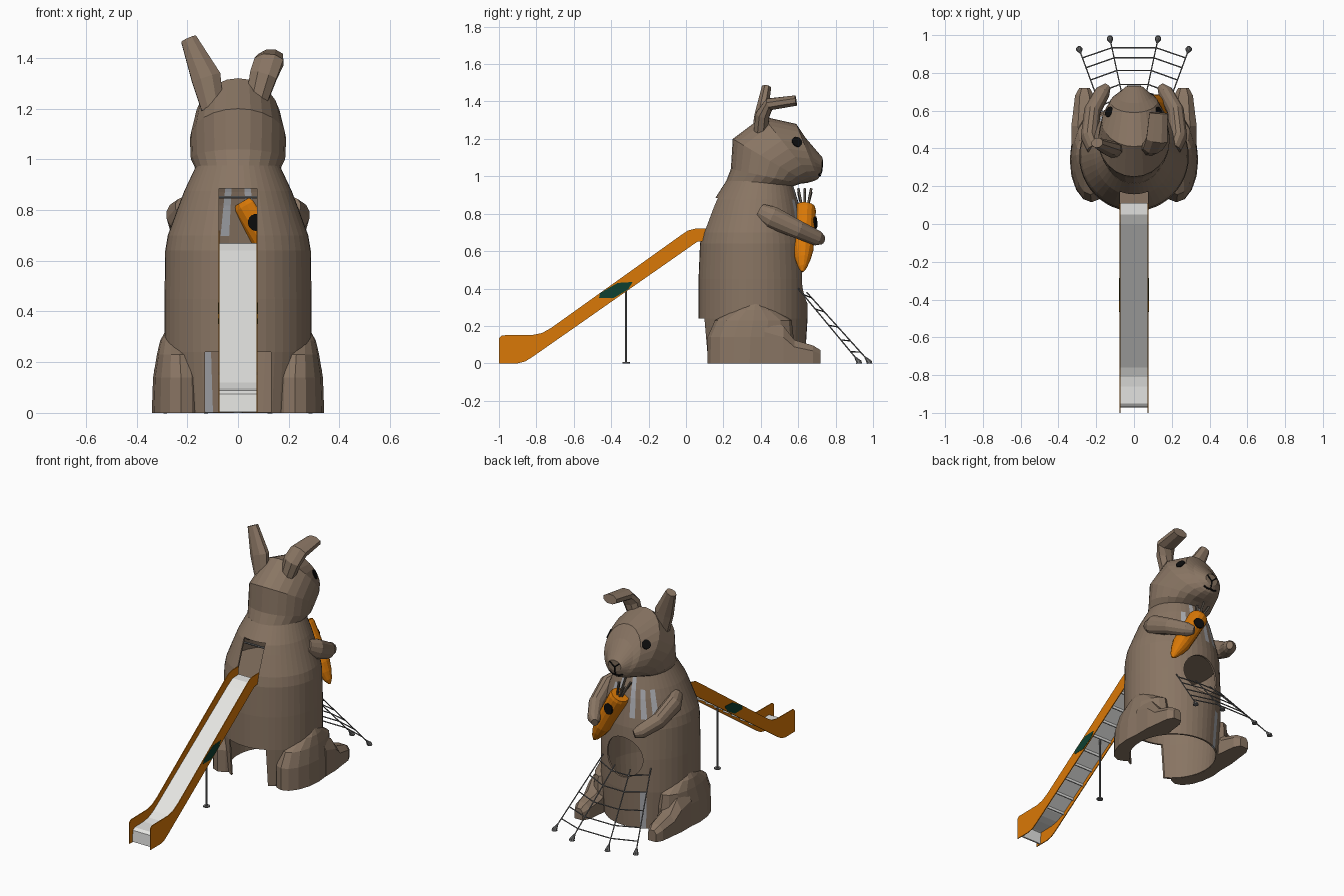
import bpy, bmesh, math
from mathutils import Vector

if "Cube" in bpy.data.objects:
    bpy.data.objects.remove(bpy.data.objects["Cube"])


def material(name, r, g, b):
    m = bpy.data.materials.new(name)
    m.diffuse_color = (r, g, b, 1)
    m.use_nodes = True
    m.node_tree.nodes["Principled BSDF"].inputs["Base Color"].default_value = m.diffuse_color
    return m


BROWN = material("wood brown", .25, .178, .125)
ORANGE = material("orange", .70, .19, .002)
STEEL = material("slide steel", .78, .78, .76)
GLASS = material("pale grey panel", .42, .43, .46)
DARK = material("grey metal", .16, .16, .16)
GREEN = material("dark green", .004, .05, .03)
BLACK = material("black", .004, .004, .004)
STALK = material("stalk brown", .14, .115, .09)


def finish(name, bm, *mats):
    bmesh.ops.recalc_face_normals(bm, faces=bm.faces)
    me = bpy.data.meshes.new(name)
    bm.to_mesh(me)
    bm.free()
    ob = bpy.data.objects.new(name, me)
    bpy.context.collection.objects.link(ob)
    for m in mats:
        me.materials.append(m)
    return ob


def loft(name, rings, mats, caps=True, rule=None):
    """Skin a list of equally long point rings; rule(row, segment) picks the material."""
    bm = bmesh.new()
    vs = [[bm.verts.new(p) for p in r] for r in rings]
    n = len(vs[0])
    for j in range(len(vs) - 1):
        for i in range(n):
            k = (i + 1) % n
            f = bm.faces.new((vs[j][i], vs[j][k], vs[j + 1][k], vs[j + 1][i]))
            if rule:
                f.material_index = rule(j, i)
    if caps:
        bm.faces.new(vs[0])
        bm.faces.new(vs[-1])
    return finish(name, bm, *mats)


def tube(name, pts, radii, mat, n=6):
    """Tube along a path; each radius is (width, thickness)."""
    pts = [Vector(p) for p in pts]
    rings = []
    for i, p in enumerate(pts):
        d = (pts[min(i + 1, len(pts) - 1)] - pts[max(i - 1, 0)]).normalized()
        ref = Vector((1, 0, 0)) if abs(d.x) < .9 else Vector((0, 0, 1))
        u = (ref - d * ref.dot(d)).normalized()
        v = d.cross(u)
        a, b = radii[i]
        rings.append([p + u * a * math.cos(t) + v * b * math.sin(t)
                      for t in [(k + .5) * math.tau / n for k in range(n)]])
    return loft(name, rings, [mat])


def rod(name, a, b, r, mat, n=6):
    return tube(name, [a, b], [(r, r)] * 2, mat, n)


def prism(name, yz, x0, x1, mat):
    """Side profile extruded along x."""
    return loft(name, [[(x, y, z) for y, z in yz] for x in (x0, x1)], [mat])


def box(name, lo, hi, mat):
    yz = [(lo[1], lo[2]), (hi[1], lo[2]), (hi[1], hi[2]), (lo[1], hi[2])]
    return prism(name, yz, lo[0], hi[0], mat)


def tilted(back, front, hw, n):
    """Elliptic ring between a back and a front point of the centre plane."""
    b, f = Vector((0, *back)), Vector((0, *front))
    c, h = (b + f) / 2, (f - b) / 2
    return [c + h * math.cos(t) + Vector((hw * math.sin(t), 0, 0))
            for t in [i * math.tau / n for i in range(n)]]


def carve(ob, cutters):
    for c in cutters:
        c.hide_render = True
        m = ob.modifiers.new("cut", "BOOLEAN")
        m.operation, m.solver, m.object = "DIFFERENCE", "EXACT", c
    bpy.context.view_layer.objects.active = ob
    for m in list(ob.modifiers):
        bpy.ops.object.modifier_apply(modifier=m.name)


# hollow body: z, back y, front y, half width; some planks are pale panels
N = 48
levels = [(0, .085, .635, .27), (.24, .067, .65, .29), (.45, .067, .65, .29), (.64, .075, .64, .287),
          (.70, .088, .63, .277), (.82, .13, .61, .233), (.875, .151, .597, .212), (.975, .215, .565, .165)]


def panel(row, seg):
    return int((row in (4, 5) and seg in (46, 44, 42, 1, 3)) or (row == 6 and seg in (46, 1))
               or (row == 0 and seg == 44))


body = loft("body_shell", [tilted((b, z), (f, z), w, N) for z, b, f, w in levels],
            [BROWN, GLASS], caps=False, rule=panel)
body.modifiers.new("wall", "SOLIDIFY").thickness = .012
cutters = [box("cut_door", (-.075, -.1, .66), (.075, .3, .885), BROWN),
           box("cut_notch", (-.13, -.1, -.1), (.13, .3, .24), BROWN),
           rod("cut_hole", (0, .5, .445), (0, .8, .445), .127, BROWN, 32)]
carve(body, cutters)

# inner floor and door bar
loft("inner_floor", [tilted((.09, z), (.62, z), .272, 32) for z in (.635, .65)], [BROWN])
rod("door_bar", (-.075, .175, .85), (.075, .175, .85), .006, DARK)

# head: rings tilt from the neck round to the nose
head = loft("head", [tilted(b, f, w, 24) for b, f, w in [
    ((.213, .97), (.567, .945), .165), ((.24, 1.04), (.61, .96), .186), ((.25, 1.20), (.65, .965), .19),
    ((.41, 1.32), (.685, .975), .17), ((.59, 1.28), (.705, .985), .125),
    ((.64, 1.205), (.715, 1.0), .095), ((.73, 1.10), (.725, 1.03), .045)]], [BROWN])

# ears: one upright, one folded forward
tube("ear_upright", [(-.10, .385, 1.2), (-.125, .40, 1.32), (-.195, .43, 1.475)],
     [(.048, .038), (.063, .038), (.034, .027)], BROWN, 8)
tube("ear_folded", [(.065, .395, 1.2), (.10, .41, 1.33), (.122, .445, 1.385), (.13, .588, 1.405)],
     [(.042, .04), (.058, .04), (.062, .035), (.052, .03)], BROWN, 8)

# arms, haunches and feet; haunches hug the outside of the hollow body
inside = loft("cut_inside", [tilted((b + .006, z), (f - .006, z), w - .006, N)
                             for z, b, f, w in [(-.05, .08, .64, .268)] + levels[:4]], [BROWN])
for s, side in ((1, "right"), (-1, "left")):
    tube("arm_" + side, [(s * .21, .40, .81), (s * .235, .46, .78), (s * .22, .60, .715), (s * .165, .70, .67),
                         (s * .14, .73, .66)],
         [(.04, .045), (.048, .062), (.045, .05), (.04, .042), (.02, .025)], BROWN, 12)
    rings = [[(s * (cx + rx * math.cos(t)), cy + ry * math.sin(t), z)
              for t in [i * math.tau / 16 for i in range(16)]]
             for z, cx, cy, rx, ry in [(0, .225, .34, .115, .225), (.14, .225, .345, .11, .23),
                                       (.23, .23, .36, .09, .205), (.285, .235, .365, .072, .11),
                                       (.325, .245, .37, .04, .03)]]
    carve(loft("haunch_" + side, rings, [BROWN]), [inside])
    rings = [[(s * (.262 + w * x), y, h * z) for x, z in
              [(-1, 0), (-1, .7), (-.5, 1), (.5, 1), (1, .7), (1, 0)]]
             for y, w, h in [(.42, .07, .24), (.52, .07, .2), (.58, .062, .125), (.68, .05, .095), (.72, .028, .07)]]
    carve(loft("foot_" + side, rings, [BROWN]), [inside])
for c in cutters + [inside]:
    bpy.data.objects.remove(c)

# carrot with stalks
top, tip = Vector((.03, .635, .825)), Vector((.22, .622, .49))
carrot = tube("carrot", [top.lerp(tip, t) for t in (-.03, .02, .65, .8, .93, 1)],
              [(r, r) for r in (.055, .06, .055, .042, .024, .006)], ORANGE, 14)
for i in range(6):
    a = i * math.tau / 6
    o = Vector((math.cos(a), math.sin(a), 0))
    rod("carrot_stalk", top + o * .015, top + Vector((-.04, 0, .09 + .02 * (i % 2))) + o * .04, .007, STALK, 5)

# eyes, carrot windows and mouth, laid on the surfaces
bpy.context.view_layer.update()


def snap(ob, p):
    _, q, n, _ = ob.closest_point_on_mesh(Vector(p))
    return q, n


def disc(name, ob, p, r):
    q, n = snap(ob, p)
    rod(name, q - n * .004, q + n * .005, r, BLACK, 16)


for s in (1, -1):
    disc("eye", head, (s * .125, .59, 1.18), .029)
    mid = top.lerp(tip, .22)
    disc("carrot_window", carrot, mid + Vector((0, s * .1, 0)), .034)
    for line in ([(s * .035, .74, 1.085), (s * .018, .74, 1.07), (0, .74, 1.055)],
                 [(0, .73, 1.0), (s * .025, .73, .995), (s * .05, .72, 1.01)]):
        tube("mouth_line", [snap(head, p)[0] for p in line], [(.005, .005)] * 3, BLACK)
tube("mouth_line", [snap(head, (0, .75, z))[0] for z in (1.055, 1.03, 1.0)], [(.005, .005)] * 3, BLACK)

# slide: bed, sides, badges and supports
bed = [(.11, .67), (.05, .667), (.0, .64), (-.76, .12), (-.81, .098), (-.86, .09), (-.95, .088), (-.968, .075),
       (-.972, .003)]
under = [(y + (.01 if z < .08 else 0), z - (.01 if z > .08 else 0)) for y, z in reversed(bed)]
prism("slide_bed", bed + under, -.073, .073, STEEL)
side_profile = [(-1, 0), (-1, .135), (-.985, .15), (-.82, .152), (-.77, .162), (-.72, .19), (-.02, .69),
                (.01, .71), (.05, .72), (.11, .72), (.105, .655), (.06, .65), (-.82, .035), (-.86, .01), (-.90, 0)]
badge = [(-.465, .35), (-.46, .375), (-.365, .43), (-.285, .435), (-.31, .395), (-.385, .35)]
for s in (1, -1):
    prism("slide_side", side_profile, s * .072, s * .077, ORANGE)
    prism("slide_badge", badge, s * .0765, s * .0785, GREEN)
for i in range(9):
    y = -.04 - i * .088
    z = .64 + .684 * y - .016
    box("slide_crossbar", (-.071, y - .004, z - .008), (.071, y + .004, z + .008), STEEL)
rod("slide_post", (0, -.32, 0), (0, -.32, .41), .006, DARK, 8)
rod("slide_post_foot", (0, -.32, 0), (0, -.32, .006), .02, DARK, 12)

# climbing net with ground anchors
ropes = [(Vector((a, b, c)), Vector((d, e, .008))) for a, b, c, d, e in
         [(-.17, .60, .40, -.29, .925), (-.055, .645, .38, -.127, .98),
          (.055, .645, .38, .127, .98), (.17, .60, .40, .29, .925)]]
for a, b in ropes:
    rod("net_rope", a, b, .0035, DARK)
    out = (b - a).normalized()
    tube("net_anchor", [(b.x, b.y, 0), (b.x, b.y, .006), b - out * .035], [(.018, .018), (.016, .016), (.004, .004)],
         DARK, 8)
for t in (.08, .28, .5, .7, .86):
    pts = [a.lerp(b, t) for a, b in ropes]
    for p, q in zip(pts, pts[1:]):
        rod("net_rung", p, q, .0035, DARK)
